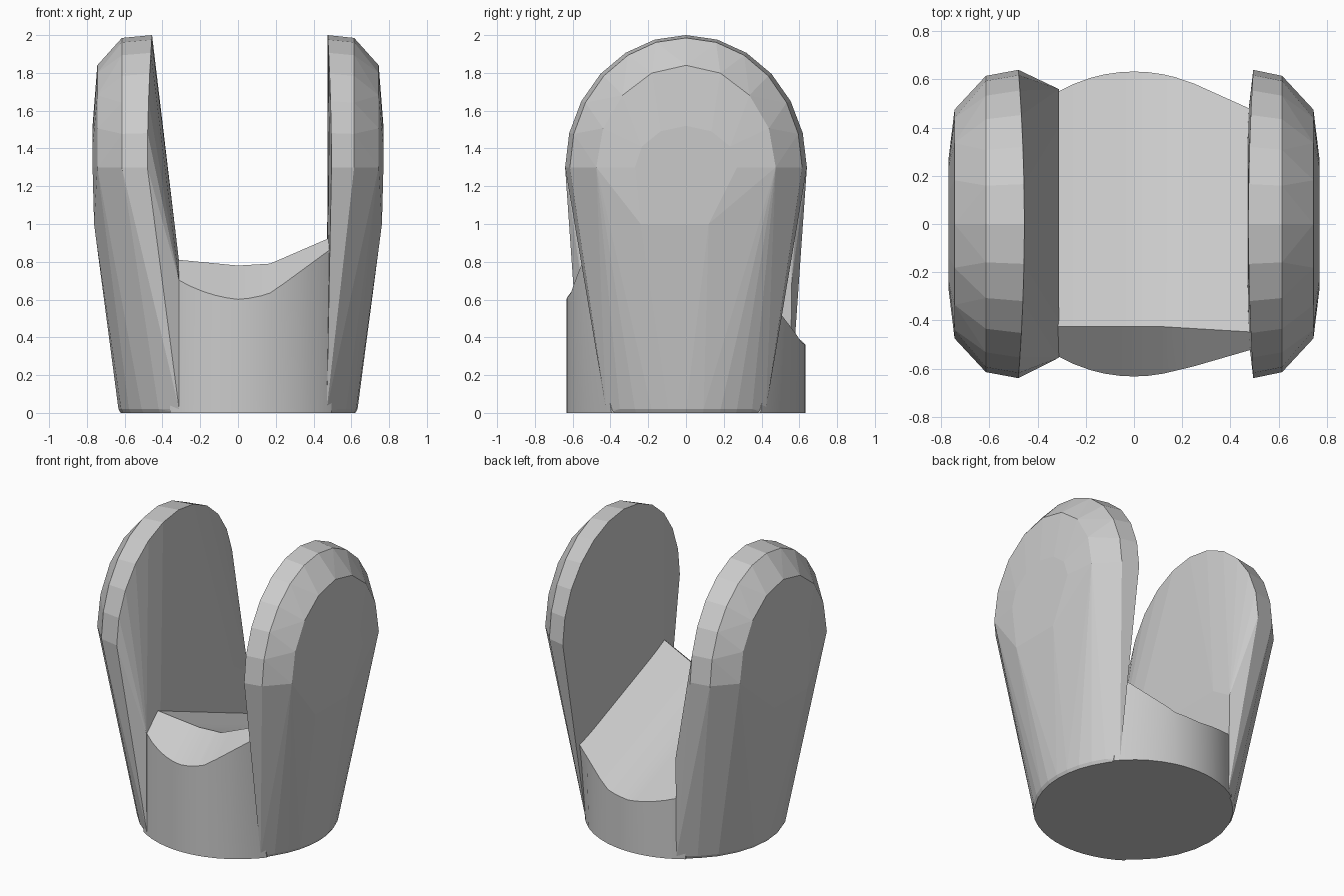
import bpy, bmesh, math

if "Cube" in bpy.data.objects:
    bpy.data.objects.remove(bpy.data.objects["Cube"])

grey = bpy.data.materials.new("plain grey")
grey.diffuse_color = (0.6, 0.6, 0.6, 1)
grey.use_nodes = True
grey.node_tree.nodes["Principled BSDF"].inputs["Base Color"].default_value = grey.diffuse_color
R = 0.633  # radius of the round foot


def finish(bm, name):
    bmesh.ops.recalc_face_normals(bm, faces=bm.faces)
    me = bpy.data.meshes.new(name)
    bm.to_mesh(me)
    bm.free()
    me.materials.append(grey)
    ob = bpy.data.objects.new(name, me)
    bpy.context.collection.objects.link(ob)
    return ob


def lobe(name, side, foot_x, rim_x, rim_flare, extra):
    """Faceted upright lobe: hull of a foot arc and half-ellipse rings."""
    pts = list(extra)
    # foot follows the round base, with a tiny chamfer below
    a = math.acos(foot_x / R)
    for i in range(11):
        t = -a + 2 * a * i / 10
        for r, z in ((R, 0.02), (R - 0.012, 0.0)):
            pts.append((max(foot_x, r * math.cos(t)), r * math.sin(t), z))
    # rings: x, half width, height, centre z, segments
    rings = [(rim_x, 0.64, 0.70, 1.30, 12), (0.615, 0.615, 0.685, 1.30, 12),
             (0.745, 0.475, 0.54, 1.30, 8), (0.77, 0.27, 0.22, 1.30, 6)]
    for k, (x, w, h, cz, n) in enumerate(rings):
        for i in range(n + 1):
            t = math.pi * i / n
            dx = rim_flare * abs(math.cos(t)) ** 2 if k == 0 else 0
            pts.append((x + dx, w * math.cos(t), cz + h * math.sin(t)))
    # lower end of the flat outer panel
    pts += [(0.762, y, 1.0) for y in (-0.24, 0.0, 0.12)]
    bm = bmesh.new()
    for x, y, z in pts:
        bm.verts.new((side * x, y, z))
    res = bmesh.ops.convex_hull(bm, input=bm.verts)
    junk = {g for g in res["geom_interior"] + res["geom_unused"]
            if isinstance(g, bmesh.types.BMVert)}
    bmesh.ops.delete(bm, geom=list(junk), context='VERTS')
    bmesh.ops.dissolve_limit(bm, angle_limit=0.03, verts=bm.verts, edges=bm.edges)
    return finish(bm, name)


# right lobe has an upright inner face, left lobe leans outward from the core
lobe("right_lobe", 1, 0.47, 0.475, 0.02, [])
lobe("left_lobe", -1, 0.312, 0.455, 0.025,
     [(0.312, y, z) for y, z in ((-0.555, 0.70), (0.56, 0.70), (-0.4, 0.8), (0.4, 0.8))])


def ridge(x):
    """Height of the crest across the core."""
    keys = [(-0.36, 0.816), (-0.31, 0.81), (0.0, 0.78), (0.17, 0.79), (0.47, 0.92), (0.5, 0.933)]
    for (x0, z0), (x1, z1) in zip(keys, keys[1:]):
        if x <= x1:
            return z0 + (z1 - z0) * (x - x0) / (x1 - x0)
    return keys[-1][1]


# core: round front and back, crest near the front, long slope to the back
bm = bmesh.new()
rows = []
for x in (-0.36, -0.31, -0.25, -0.18, -0.12, -0.06, 0.0, 0.06, 0.12, 0.17, 0.25, 0.33, 0.40, 0.47, 0.495):
    foot = math.sqrt(R * R - x * x)
    back = foot if x < 0.2 else 0.605 - 0.45 * (x - 0.2)
    front = foot if x < 0.2 else 0.605 - 0.29 * (x - 0.2)
    crest_y = -0.425 - 0.06 * max(0, x - 0.1)
    z = ridge(x)
    section = [(-foot, 0), (-front, z - 0.86 * (front + crest_y)), (crest_y, z),
               (back, z - 0.4 * (back - crest_y)), (foot, 0)]
    rows.append([bm.verts.new((x, y, h)) for y, h in section])
for a, b in zip(rows, rows[1:]):
    for i in range(5):
        j = (i + 1) % 5
        bm.faces.new((a[i], a[j], b[j], b[i]))
bm.faces.new(rows[0])
bm.faces.new(rows[-1])
core = finish(bm, "core")
bpy.context.view_layer.objects.active = core
core.select_set(True)
bpy.ops.object.shade_smooth_by_angle(angle=math.radians(25))
